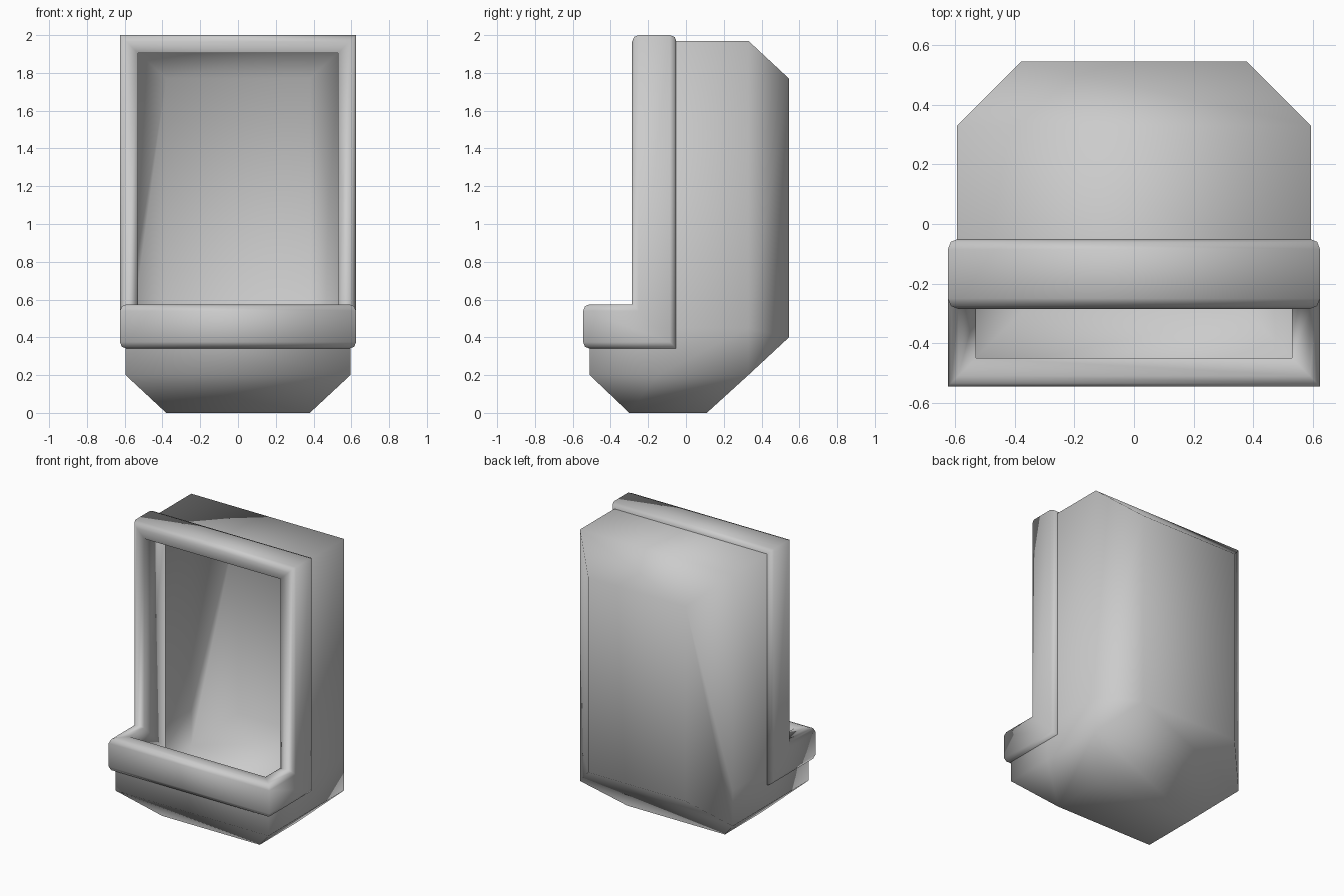
import bpy, bmesh

if "Cube" in bpy.data.objects:
    bpy.data.objects.remove(bpy.data.objects["Cube"])

def make_object(name, verts, faces):
    bm = bmesh.new()
    vs = [bm.verts.new(v) for v in verts]
    for f in faces:
        bm.faces.new([vs[i] for i in f])
    bmesh.ops.recalc_face_normals(bm, faces=bm.faces[:])
    for f in bm.faces:
        f.smooth = True
    me = bpy.data.meshes.new(name)
    bm.to_mesh(me)
    bm.free()
    ob = bpy.data.objects.new(name, me)
    bpy.context.collection.objects.link(ob)
    return ob

# Basin shell: one half-profile mirrored to both sides, open at the front
W, N = 0.595, 0.38   # full half width, narrowed half width of base and back panel
half = [
    (W, -0.51, 0.20), (W, -0.51, 0.45), (W, -0.15, 0.45), (W, -0.15, 1.97),  # front edge
    (W, 0.33, 1.97), (W, 0.33, 0.45), (W, 0.33, 0.20), (W, -0.15, 0.20),     # rear edge
    (N, 0.545, 1.77), (N, 0.545, 0.40),                                      # back panel
    (N, 0.11, 0.0), (N, -0.30, 0.0),                                         # base
]
n = len(half)
verts = half + [(-x, y, z) for x, y, z in half]
side = [(0, 1, 2, 7), (7, 2, 5, 6), (2, 3, 4, 5),   # side wall
        (4, 8, 9, 6, 5),                            # back corner slope
        (0, 7, 6, 10, 11)]                          # base slope
faces = side + [tuple(i + n for i in f) for f in side]
for a, b in [(0, 1), (3, 4), (4, 8), (8, 9), (9, 6), (6, 10), (10, 11), (11, 0)]:
    faces.append((a, b, b + n, a + n))              # spans between both sides
make_object("basin_shell", verts, faces)

# Rim: rounded strip section (inward thickness t, width w) mitred round the opening
T, D = 0.095, 0.235
section = [(T, 0), (0.035, 0), (0.010, 0.010), (0, 0.035),
           (0, D - 0.035), (0.010, D - 0.010), (0.035, D), (T, D)]

def top_corner(t, w):
    return 0.625 - t, -0.05 - w, 2.0 - t

def elbow(t, w):
    return 0.625 - t, -0.05 - w, 0.34 + w

def front_corner(t, w):
    return 0.625 - t, -0.545 + t, 0.34 + w

stations = [(top_corner, 1), (elbow, 1), (front_corner, 1),
            (front_corner, -1), (elbow, -1), (top_corner, -1)]
verts = []
for corner, s in stations:
    for t, w in section:
        x, y, z = corner(t, w)
        verts.append((s * x, y, z))
k, m = len(section), len(stations)
faces = [(i * k + j, i * k + (j + 1) % k,
          (i + 1) % m * k + (j + 1) % k, (i + 1) % m * k + j)
         for i in range(m) for j in range(k)]
make_object("rim", verts, faces)
